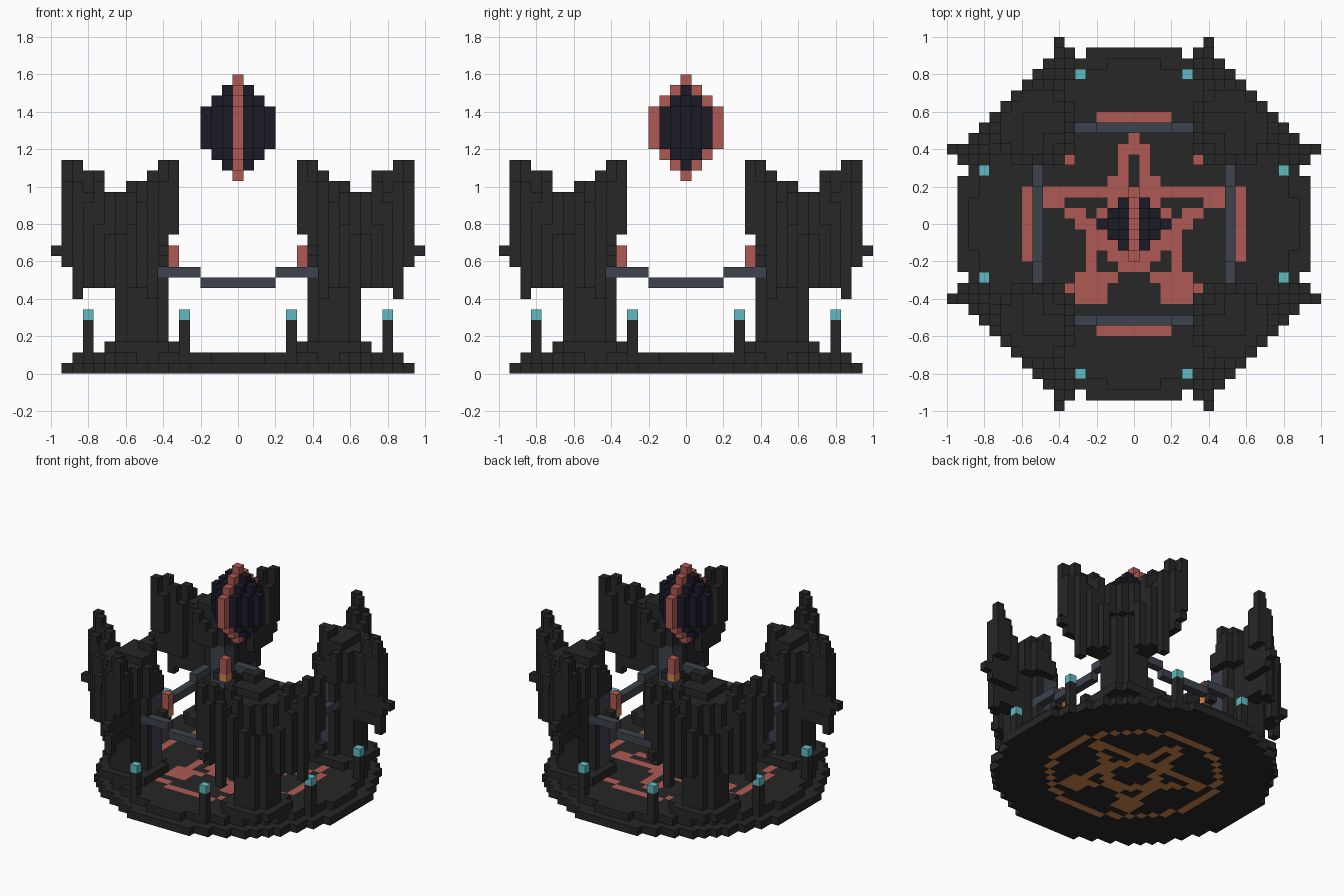
import bpy
import bmesh
from mathutils import Vector

if "Cube" in bpy.data.objects:
    bpy.data.objects.remove(bpy.data.objects["Cube"])

V = 2 / 35  # size of one block


def material(name, rgb):
    m = bpy.data.materials.new(name)
    m.use_nodes = True
    m.diffuse_color = (*rgb, 1)
    m.node_tree.nodes["Principled BSDF"].inputs["Base Color"].default_value = (*rgb, 1)
    return m


STONE = material("dark stone", (0.02, 0.02, 0.02))
RED = material("dull red", (0.43, 0.102, 0.088))
ORANGE = material("ember orange", (0.65, 0.235, 0.065))
TEAL = material("teal glow", (0.11, 0.5, 0.54))
SLATE = material("slate", (0.048, 0.056, 0.074))
NAVY = material("deep navy", (0.0105, 0.0105, 0.02))

AXES = [Vector(a) for a in ((1, 0, 0), (0, 1, 0), (0, 0, 1))]


def build(name, cells):
    """Make one object from {(i, j, layer): material}, keeping outer faces only."""
    bm = bmesh.new()
    corners = {}
    mats = list(dict.fromkeys(cells.values()))

    def corner(p):
        key = tuple(round(2 * c) for c in p)
        if key not in corners:
            corners[key] = bm.verts.new(p * V)
        return corners[key]

    for (i, j, k), mat in cells.items():
        centre = Vector((i, j, k + 0.5))
        for a in range(3):
            for s in (-1, 1):
                n = AXES[a] * s
                if (i + int(n.x), j + int(n.y), k + int(n.z)) in cells:
                    continue
                u, w = AXES[(a + 1) % 3] / 2, AXES[(a + 2) % 3] * s / 2
                mid = centre + n / 2
                face = bm.faces.new([corner(mid + d) for d in (-u - w, u - w, u + w, w - u)])
                face.material_index = mats.index(mat)
    mesh = bpy.data.meshes.new(name)
    bm.to_mesh(mesh)
    bm.free()
    for mat in mats:
        mesh.materials.append(mat)
    obj = bpy.data.objects.new(name, mesh)
    bpy.context.collection.objects.link(obj)
    return obj


# Floor emblem: right half of each row, from the top row down
ROWS = ["#", "##", ".#", ".#", ".##", "#########", "..#....##", "..##.##", "...###",
        "...##", "..###", "###.#", "##..#", "..####", "...###", "...###"]
star = {(s * i, 8 - r) for r, row in enumerate(ROWS)
        for i, c in enumerate(row) if c == "#" for s in (-1, 1)}

# Round two-step floor, with the star and its ring in both layers
floor = {}
SPAN = range(-16, 17)
for i in SPAN:
    for j in SPAN:
        r2 = i * i + j * j
        mark = (i, j) in star or round(r2 ** 0.5) == 10
        if r2 <= 272:
            floor[i, j, 0] = ORANGE if mark else STONE
        if r2 <= 230:
            floor[i, j, 1] = RED if mark else STONE
build("floor", floor)

# Ruined tower: ragged top by column, hanging wings that start at these layers
TOP = dict(zip(range(6, 17), (20, 20, 19, 18, 18, 17, 17, 19, 19, 20, 20)))
WING_BOTTOM = {6: 13, 7: 10}
OUTER_TOP = {13: 14, 14: 16, 15: 18, 16: 18}  # lower shards along the outside


def tower_cells():
    cells = {}
    for i in TOP:
        for j in TOP:
            lo, hi = sorted((i, j))
            far, near = max(abs(i - 9), abs(j - 9)), abs(i - 9) + abs(j - 9)
            top = min(TOP[i], TOP[j])
            # low plinth
            if far <= 3 and near <= 5:
                cells[i, j, 2] = STONE
            if far <= 2 and near <= 3 and (lo, hi) != (7, 10):
                base = 2  # trunk
            elif 20 <= i + j <= 23 and (hi - lo > 2 or i + j < 22) and (lo, hi) != (6, 14):
                base = 7 if (lo, hi) == (8, 15) else WING_BOTTOM.get(lo, 8)  # wing
                if i + j == 23:
                    top = OUTER_TOP[hi]
                elif hi - lo in (6, 9):
                    top -= 2
            elif far <= 3 and near <= 4:
                base, top = 13, min(top, i + j + 1, 18)  # inner overhang
            else:
                continue
            for k in range(base, top):
                cells[i, j, k] = STONE
    cells[17, 7, 11] = cells[7, 17, 11] = STONE
    # slate pier on the inner corner
    for i, j in ((7, 7), (7, 8), (8, 7)):
        for k in range(2, 13):
            cells[i, j, k] = SLATE
    # torch bracket
    cells[6, 7, 9] = cells[7, 6, 9] = STONE
    # sockets for the beam ends
    del cells[7, 9, 9], cells[9, 7, 9]
    return cells


tower = tower_cells()
torch = {(6, 6, 9): ORANGE, (6, 6, 10): RED, (6, 6, 11): RED}
posts = {}
for i, j in ((5, 14), (14, 5)):
    for k in range(1, 6):
        posts[i, j, k] = TEAL if k == 5 else STONE

for sx, x_name in ((-1, "right"), (1, "left")):
    for sy, y_name in ((-1, "front"), (1, "back")):
        for part, cells in (("tower", tower), ("torch", torch), ("lamp_posts", posts)):
            build(f"{y_name}_{x_name}_{part}",
                  {(i * sx, j * sy, k): m for (i, j, k), m in cells.items()})

# Sagging beams between neighbouring towers
for s, front, side in ((-1, "front", "right"), (1, "back", "left")):
    beam = {(i, s * 9, 8 if abs(i) <= 3 else 9): SLATE for i in range(-7, 8)}
    build(front + "_beam", beam)
    build(side + "_beam", {(j, i, k): m for (i, j, k), m in beam.items()})

# Floating crystal with a red band around its middle plane
crystal = {}
for n, radius in enumerate((0, 1, 2, 3, 3, 3, 3, 2, 1, 0)):
    for i in range(-radius, radius + 1):
        for j in range(-radius, radius + 1):
            if abs(i) + abs(j) <= radius:
                crystal[i, j, 18 + n] = RED if i == 0 else NAVY
build("crystal", crystal)
